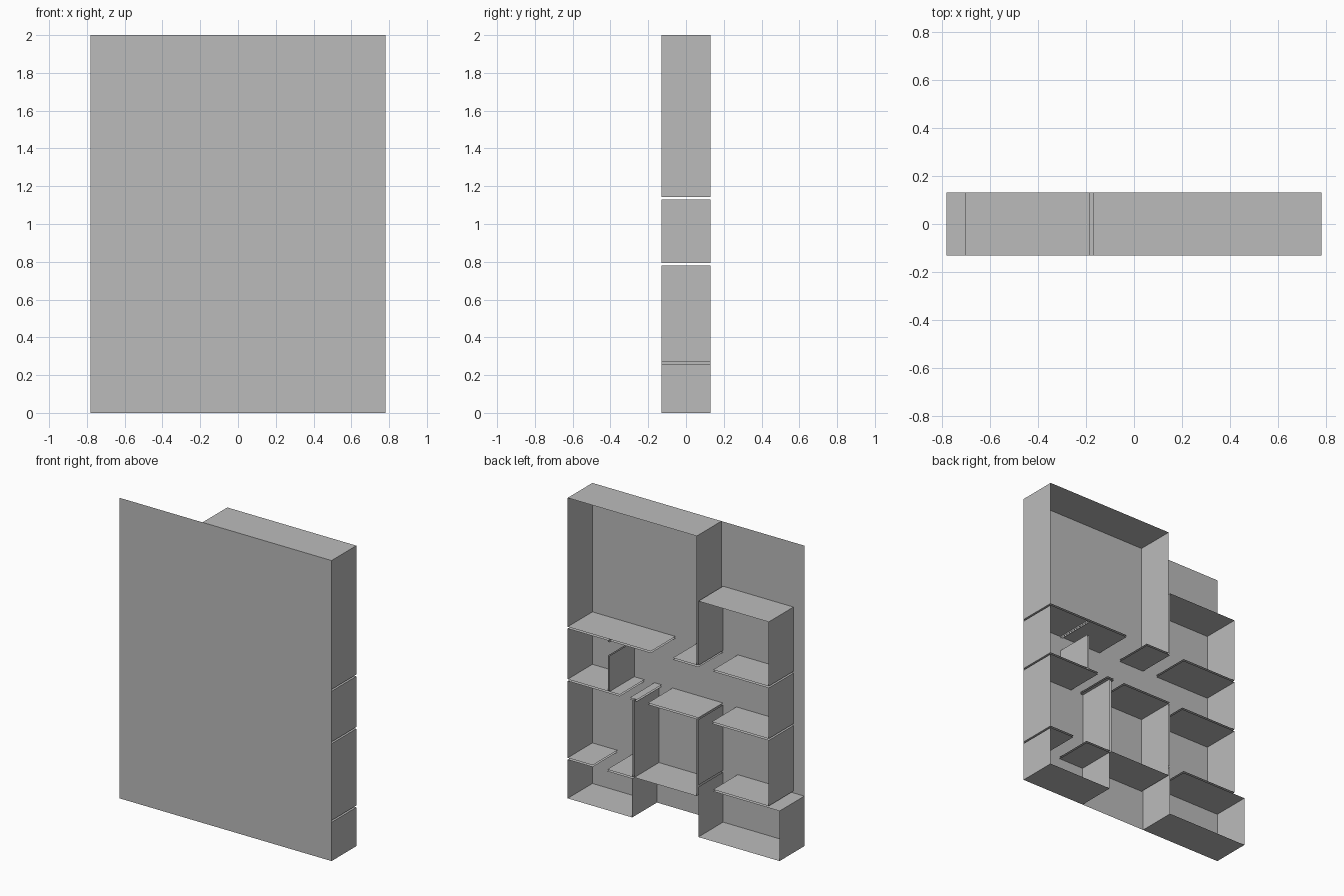
import bpy
import bmesh

cube = bpy.data.objects.get("Cube")
if cube:
    bpy.data.objects.remove(cube, do_unlink=True)

# One plain grey for everything
grey = bpy.data.materials.new("plain_grey")
grey.use_nodes = True
colour = (0.5, 0.5, 0.5, 1)
grey.diffuse_color = colour
grey.node_tree.nodes["Principled BSDF"].inputs["Base Color"].default_value = colour

BASE, RIM = -0.13, 0.13      # depth of the base sheet and of the wall rims
EAST, WEST, TOP = 0.78, -0.78, 2.0


def make_object(name, quads):
    """Turn a list of four-corner sheets into one object."""
    bm = bmesh.new()
    for quad in quads:
        bm.faces.new([bm.verts.new(corner) for corner in quad])
    bmesh.ops.remove_doubles(bm, verts=bm.verts, dist=0.0001)
    mesh = bpy.data.meshes.new(name)
    bm.to_mesh(mesh)
    bm.free()
    mesh.materials.append(grey)
    obj = bpy.data.objects.new(name, mesh)
    bpy.context.collection.objects.link(obj)
    return obj


def spans(start, end, doors):
    """Wall stretches left over between the doorways."""
    cuts = [start] + [v for door in sorted(doors) for v in door] + [end]
    return [(a, b) for a, b in zip(cuts[::2], cuts[1::2]) if b - a > 0.001]


def room(name, x0, x1, z0, z1, top=(), bottom=(), west=(), east=()):
    """Thin walls round a rectangle, with doorways given per side."""
    quads = []
    for z, doors, flip in ((z1, top, 1), (z0, bottom, -1)):
        for a, b in spans(x0, x1, doors):
            quads.append([(a, BASE, z), (b, BASE, z), (b, RIM, z), (a, RIM, z)][::flip])
    for x, doors, flip in ((x0, west, -1), (x1, east, 1)):
        for a, b in spans(z0, z1, doors):
            quads.append([(x, BASE, a), (x, RIM, a), (x, RIM, b), (x, BASE, b)][::flip])
    make_object(name + "_walls", quads)


# Flat sheet under all rooms
make_object("base_sheet", [[(WEST, BASE, 0), (EAST, BASE, 0),
                            (EAST, BASE, TOP), (WEST, BASE, TOP)]])

# Shared wall lines, each pair leaving a narrow slit between rooms
mid_e, mid_w = -0.17, -0.182
side = -0.70
hall_top, upper = 1.13, 1.142
lower, hall_low = 0.781, 0.793
cell_top, cell_low = 0.258, 0.27

# Doorways shared by neighbouring rooms
lounge_door = (0.006, 0.168)
study_door = (-0.29, mid_w)
bath_door = (1.03, 1.12)
bedroom_door = (0.323, 0.397)
kitchen_door = (0.19, 0.27)
store_door = (0.49, 0.596)
nook_door = (-0.28, mid_w)

# Upper rooms
room("lounge", mid_e, EAST, upper, TOP, bottom=[lounge_door])
room("study", side, mid_w, upper, 1.57, bottom=[study_door])

# Middle rooms
room("bathroom", 0.484, EAST, hall_low, hall_top, west=[bath_door])
room("hall", side, 0.472, hall_low, hall_top,
     top=[lounge_door, study_door], east=[bath_door],
     bottom=[bedroom_door, kitchen_door, nook_door])

# Lower rooms
room("bedroom", 0.302, EAST, cell_low, lower, top=[bedroom_door], bottom=[store_door])
room("kitchen", mid_e, 0.29, cell_low, lower, top=[kitchen_door])
room("nook", side, mid_w, 0.345, lower, top=[nook_door], bottom=[study_door])

# Bottom rooms
room("store", 0.305, EAST, 0, cell_top, top=[store_door])
room("porch", WEST, mid_w, 0, 0.333, top=[study_door])
